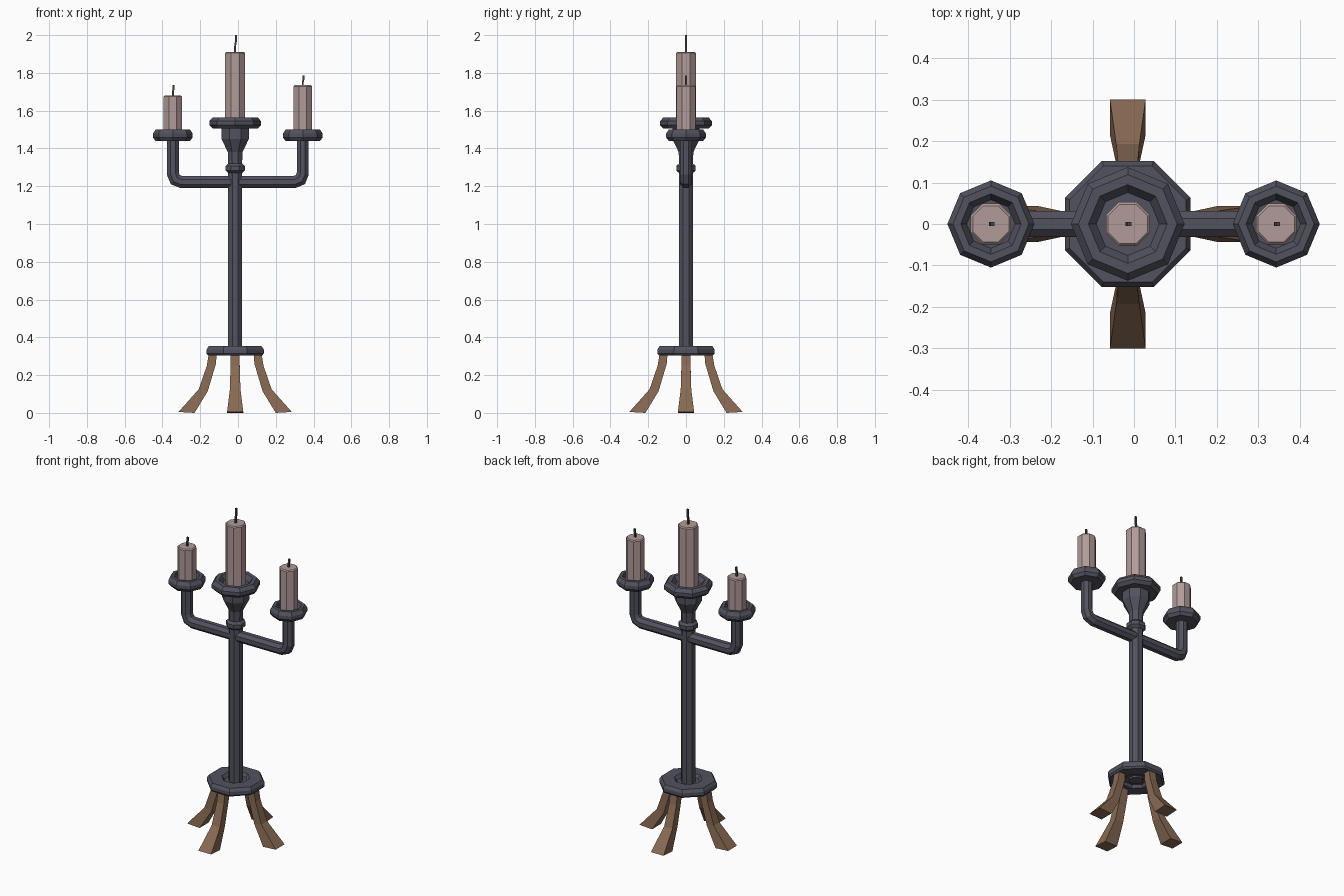
import bpy, bmesh
from math import cos, sin, pi, radians
from mathutils import Vector, Matrix

cube = bpy.data.objects.get("Cube")
if cube:
    bpy.data.objects.remove(cube, do_unlink=True)

CX = -0.015  # axis of the stem


def material(name, rgb):
    m = bpy.data.materials.new(name)
    m.use_nodes = True
    m.diffuse_color = (*rgb, 1)
    m.node_tree.nodes["Principled BSDF"].inputs["Base Color"].default_value = (*rgb, 1)
    return m


IRON = material("dark iron", (0.085, 0.085, 0.115))
WAX = material("pale wax", (0.44, 0.33, 0.315))
WOOD = material("brown wood", (0.25, 0.145, 0.088))
WICK = material("charred wick", (0.07, 0.06, 0.06))


def loft(name, rings, mat):
    """Skin a list of equal-sized point rings and cap both ends."""
    bm = bmesh.new()
    loops = [[bm.verts.new(p) for p in ring] for ring in rings]
    n = len(loops[0])
    for a, b in zip(loops, loops[1:]):
        for i in range(n):
            j = (i + 1) % n
            bm.faces.new((a[i], a[j], b[j], b[i]))
    bm.faces.new(loops[0][::-1])
    bm.faces.new(loops[-1])
    bmesh.ops.recalc_face_normals(bm, faces=bm.faces)
    mesh = bpy.data.meshes.new(name)
    bm.to_mesh(mesh)
    bm.free()
    mesh.materials.append(mat)
    obj = bpy.data.objects.new(name, mesh)
    bpy.context.collection.objects.link(obj)
    return obj


def lathe(name, x, profile, mat, turn=0.0):
    """Eight-sided turned part from (radius, height) pairs."""
    angles = [radians(turn) + i * pi / 4 for i in range(8)]
    rings = [[(x + r * cos(a), r * sin(a), z) for a in angles] for r, z in profile]
    return loft(name, rings, mat)


def sweep(name, path, radius, sides, mat):
    """Tube along a path of (x, z) points, mitred at each bend."""
    pts = [Vector((x, 0, z)) for x, z in path]
    rings = []
    for i, p in enumerate(pts):
        d0 = (p - pts[max(i - 1, 0)]).normalized()
        d1 = (pts[min(i + 1, len(pts) - 1)] - p).normalized()
        t = (d0 + d1).normalized()
        side = Vector((0, 1, 0))
        up = t.cross(side)
        miter = 1 / max(t.dot(d1 if d1.length else d0), 0.5)
        rings.append([p + radius * (side * cos(a) + up * sin(a) * miter)
                      for a in [(k + 0.5) * 2 * pi / sides for k in range(sides)]])
    return loft(name, rings, mat)


# Stem, collar and cup
lathe("stem", CX, [(0.04, 0.31), (0.04, 1.45)], IRON, 22.5)
lathe("collar", CX, [(0.04, 1.27), (0.055, 1.283), (0.055, 1.307), (0.04, 1.32)], IRON, 22.5)
lathe("cup", CX, [(0.04, 1.32), (0.042, 1.38), (0.078, 1.45), (0.078, 1.515)], IRON, 22.5)

# Base disc with a recess around the stem on both faces
lathe("base_disc", CX, [(0.04, 0.322), (0.07, 0.322), (0.08, 0.304), (0.155, 0.304),
                        (0.164, 0.314), (0.164, 0.335), (0.152, 0.353), (0.08, 0.353),
                        (0.065, 0.335), (0.04, 0.335)], IRON, 22.5)

# Drip dishes: bevelled rim and sunken middle
def dish(name, x, z0, z1, r, inner):
    h = z1 - z0
    lathe(name, x, [(r * 0.6, z0), (r * 0.87, z0), (r, z0 + h * 0.3), (r, z0 + h * 0.65),
                    (r * 0.87, z1), (inner, z1), (inner * 0.8, z1 - h * 0.45)], IRON)


dish("centre_dish", CX, 1.505, 1.565, 0.137, 0.095)

# Candles with slightly chamfered tops and bent wicks
def candle(name, x, z0, z1, w, tip, lean):
    r = w / cos(pi / 8)
    lathe(name, x, [(r, z0), (r, z1 - 0.006), (r - 0.006, z1)], WAX, 22.5)
    h = tip - z1
    sweep(name + "_wick", [(x, z1 - 0.01), (x, z1 + h * 0.35),
                           (x + lean, z1 + h * 0.65), (x + lean, tip)], 0.007, 4, WICK)


candle("centre_candle", CX, 1.53, 1.91, 0.053, 2.0, 0.004)

# Side arms, each with a dish and a candle
for label, x, top, tip in (("right", -0.345, 1.68, 1.735), ("left", 0.343, 1.735, 1.785)):
    s = 1 if x > 0 else -1
    sweep(label + "_arm", [(CX, 1.222), (x - s * 0.045, 1.222), (x - s * 0.013, 1.235),
                           (x, 1.267), (x, 1.46)], 0.034, 8, IRON)
    dish(label + "_dish", x, 1.44, 1.50, 0.105, 0.073)
    candle(label + "_candle", x, 1.47, top, 0.049, tip, 0.004)

# Splayed legs: (inner reach, inner height, outer reach, outer height, half width)
LEG = [(0.098, 0.31, 0.140, 0.31, 0.024), (0.102, 0.26, 0.150, 0.25, 0.024),
       (0.145, 0.115, 0.193, 0.125, 0.028), (0.215, 0.0, 0.30, 0.005, 0.043)]
for k, label in enumerate(("left", "back", "right", "front")):
    rings = [[(a, -w, za), (b, -w, zb), (b, w, zb), (a, w, za)] for a, za, b, zb, w in LEG]
    leg = loft(label + "_leg", rings, WOOD)
    leg.data.transform(Matrix.Translation((CX, 0, 0)) @ Matrix.Rotation(k * pi / 2, 4, "Z"))
